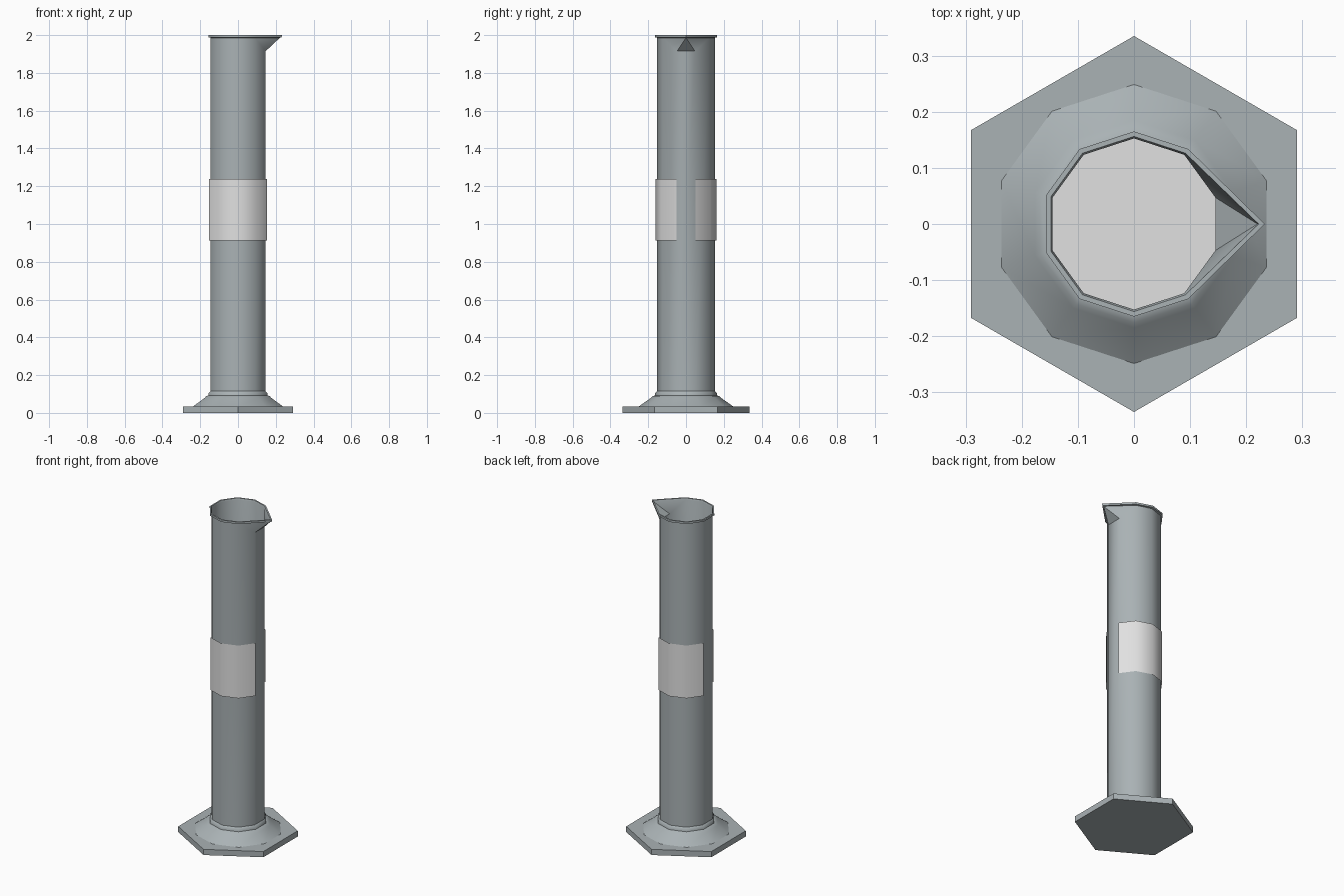
import bpy, bmesh, math

if "Cube" in bpy.data.objects:
    bpy.data.objects.remove(bpy.data.objects["Cube"])


def material(name, color):
    m = bpy.data.materials.new(name)
    m.diffuse_color = (*color, 1)
    m.use_nodes = True
    m.node_tree.nodes["Principled BSDF"].inputs["Base Color"].default_value = m.diffuse_color
    return m


GLASS = material("blue grey glass", (0.40, 0.445, 0.46))
PALE = material("pale grey", (0.75, 0.75, 0.75))


def polar(r, deg, z):
    a = math.radians(deg)
    return (r * math.cos(a), r * math.sin(a), z)


def ring(bm, r, z, n=10):
    return [bm.verts.new(polar(r, 180 / n + 360 / n * i, z)) for i in range(n)]


def bridge(bm, a, b):
    n = len(a)
    for i in range(n):
        j = (i + 1) % n
        bm.faces.new((a[i], a[j], b[j], b[i]))


def finish(bm, name, mat, smooth=True, recalc=True):
    if recalc:
        bmesh.ops.recalc_face_normals(bm, faces=bm.faces)
    me = bpy.data.meshes.new(name)
    bm.to_mesh(me)
    bm.free()
    me.materials.append(mat)
    ob = bpy.data.objects.new(name, me)
    bpy.context.collection.objects.link(ob)
    if smooth:
        bpy.ops.object.select_all(action='DESELECT')
        ob.select_set(True)
        bpy.context.view_layer.objects.active = ob
        bpy.ops.object.shade_smooth_by_angle(angle=math.radians(40))
    return ob


def lathe(name, profile, n, mat, smooth):
    bm = bmesh.new()
    rings = [ring(bm, r, z, n) for r, z in profile]
    for a, b in zip(rings, rings[1:]):
        bridge(bm, a, b)
    bm.faces.new(rings[0])
    bm.faces.new(rings[-1])
    return finish(bm, name, mat, smooth)


# Hexagonal foot plate and stepped ten-sided collar
lathe("foot_plate", [(0.335, 0), (0.335, 0.035)], 6, GLASS, False)
lathe("foot_collar", [(0.25, 0.034), (0.185, 0.08), (0.176, 0.089), (0.165, 0.092),
                      (0.163, 0.106), (0.154, 0.115)], 10, GLASS, True)


def lip(bm, r, tip, z):
    # eight rim corners plus the pointed spout tip
    return [bm.verts.new(polar(r, 54 + 36 * i, z)) for i in range(8)] + [bm.verts.new((tip, 0, z))]


def wall(bm, r, tip, z_top, z_low=1.915):
    # ten-sided tube wall whose front facet folds out into the spout
    b = ring(bm, r, 0.105)
    m0, m9 = (bm.verts.new(polar(r, a, z_low)) for a in (18, -18))
    t = lip(bm, r, tip, z_top)
    for i in range(1, 8):
        bm.faces.new((b[i], b[i + 1], t[i], t[i - 1]))
    for f in ((b[0], b[1], t[0], m0), (b[8], b[9], m9, t[7]), (b[9], b[0], m0, m9),
              (m0, t[0], t[8]), (m9, m0, t[8]), (t[7], m9, t[8])):
        bm.faces.new(f)
    return b, t


# Tube with thin wall, rim and spout
bm = bmesh.new()
outer_base, outer_top = wall(bm, 0.154, 0.222, 1.986)
inner_base, inner_top = wall(bm, 0.1525, 0.220, 1.99, 1.918)
rim_low = lip(bm, 0.165, 0.231, 1.988)
rim_high = lip(bm, 0.165, 0.233, 2.0)
rim_in = lip(bm, 0.156, 0.222, 2.0)
for a, b in ((outer_top, rim_low), (rim_low, rim_high), (rim_high, rim_in), (rim_in, inner_top),
             (outer_base, inner_base)):
    bridge(bm, a, b)
finish(bm, "tube", GLASS)

# Pale floor inside the tube
bm = bmesh.new()
bm.faces.new(ring(bm, 0.1525, 0.125))
finish(bm, "inner_floor", PALE, False, False)

# Front and back label bands, four facets each
for name, start in (("back_label", 18), ("front_label", 198)):
    bm = bmesh.new()
    low, high = ([bm.verts.new(polar(0.162, start + 36 * i, z)) for i in range(5)]
                 for z in (0.913, 1.238))
    for i in range(4):
        bm.faces.new((low[i], low[i + 1], high[i + 1], high[i]))
    finish(bm, name, PALE, True, False)
